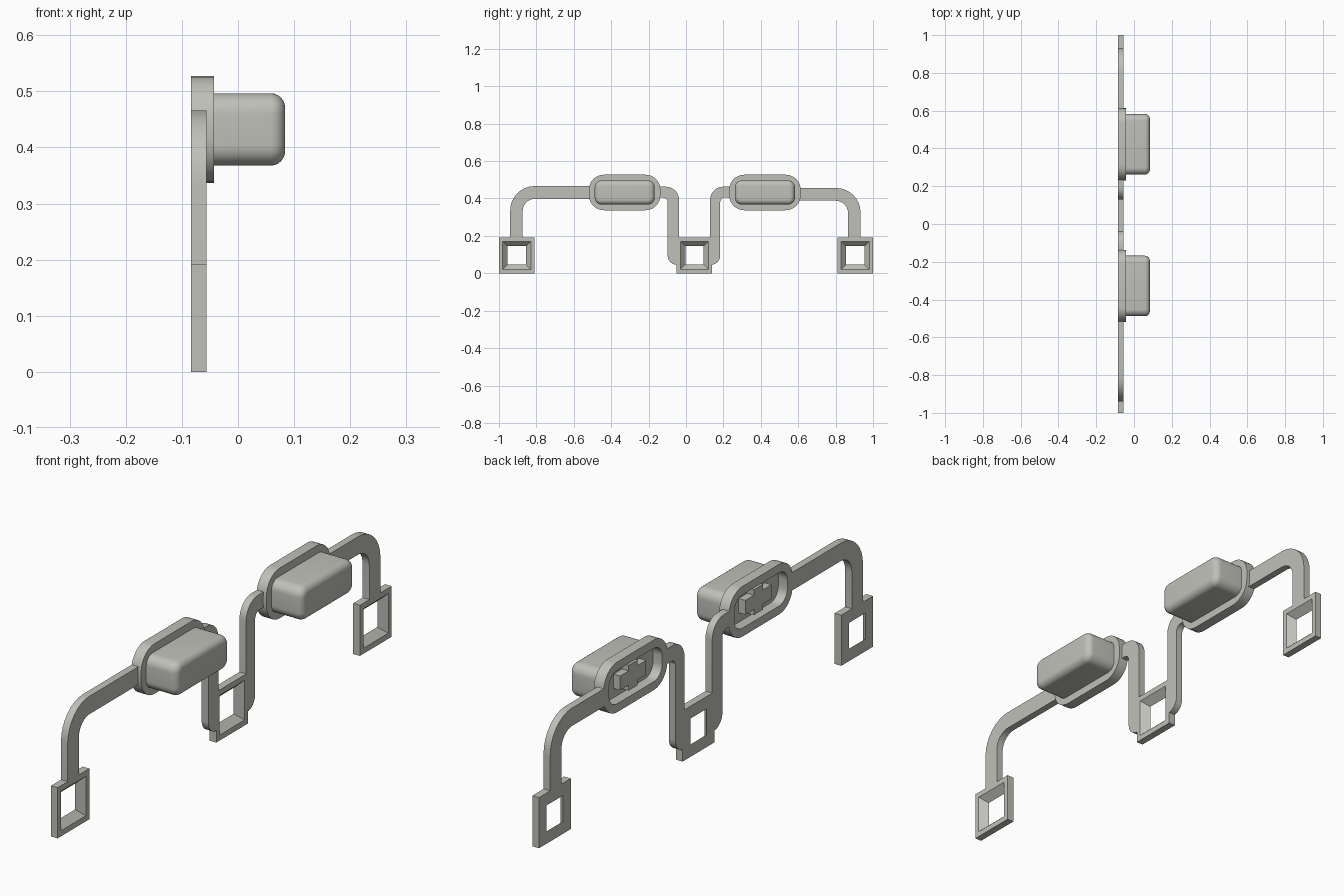
import bpy, bmesh, math
from mathutils import Vector

if "Cube" in bpy.data.objects:
    bpy.data.objects.remove(bpy.data.objects["Cube"])

BACK, ARM_FRONT, PAD_FRONT, KEY_FRONT = -0.084, -0.056, -0.043, 0.084

rubber = bpy.data.materials.new("light warm grey rubber")
rubber.diffuse_color = (0.53, 0.53, 0.49, 1)
rubber.use_nodes = True
rubber.node_tree.nodes["Principled BSDF"].inputs["Base Color"].default_value = rubber.diffuse_color


def rounded(corners, steps=8):
    """Outline in the y-z plane from (y, z, radius) corners."""
    pts = []
    n = len(corners)
    for i, (y, z, r) in enumerate(corners):
        p = Vector((y, z))
        if r <= 0:
            pts.append(p)
            continue
        a = (Vector(corners[i - 1][:2]) - p).normalized()
        b = (Vector(corners[(i + 1) % n][:2]) - p).normalized()
        half = a.angle(b) / 2
        centre = p + (a + b).normalized() * r / math.sin(half)
        start = p + a * r / math.tan(half) - centre
        end = p + b * r / math.tan(half) - centre
        sweep = start.angle_signed(end)
        for k in range(steps + 1):
            t = sweep * k / steps
            c, s = math.cos(t), math.sin(t)
            # angle_signed is clockwise positive
            pts.append(centre + Vector((start.x * c + start.y * s,
                                        -start.x * s + start.y * c)))
    return pts


def rect(cy, cz, w, h, r=0):
    return rounded([(cy - w / 2, cz - h / 2, r), (cy + w / 2, cz - h / 2, r),
                    (cy + w / 2, cz + h / 2, r), (cy - w / 2, cz + h / 2, r)])


def loft(name, loops, ring=False):
    """Skin (x, outline) loops; either capped at both ends or joined in a ring."""
    bm = bmesh.new()
    rows = [[bm.verts.new((x, p.x, p.y)) for p in pts] for x, pts in loops]
    pairs = list(zip(rows, rows[1:]))
    if ring:
        pairs.append((rows[-1], rows[0]))
    else:
        bm.faces.new(rows[0])
        bm.faces.new(rows[-1])
    for a, b in pairs:
        for i in range(len(a)):
            j = (i + 1) % len(a)
            bm.faces.new((a[i], a[j], b[j], b[i]))
    bmesh.ops.recalc_face_normals(bm, faces=bm.faces)
    mesh = bpy.data.meshes.new(name)
    bm.to_mesh(mesh)
    bm.free()
    mesh.materials.append(rubber)
    obj = bpy.data.objects.new(name, mesh)
    bpy.context.collection.objects.link(obj)
    bpy.ops.object.select_all(action='DESELECT')
    obj.select_set(True)
    bpy.context.view_layer.objects.active = obj
    bpy.ops.object.shade_smooth_by_angle(angle=math.radians(35))
    return obj


# Square mounting frames with funnel shaped holes
for label, y in (("left", -0.905), ("centre", 0.045), ("right", 0.905)):
    outer = rect(y, 0.096, 0.19, 0.192)
    wide = rect(y, 0.096, 0.15, 0.15)
    small = rect(y, 0.096, 0.098, 0.098)
    loft(label + "_frame", [(BACK, outer), (ARM_FRONT, outer),
                            (ARM_FRONT, wide), (BACK, small)], ring=True)

# Flat bent arms
arms = {
    "left_outer_arm": [(-0.94, 0.185, 0), (-0.94, 0.466, 0.13), (-0.51, 0.466, 0),
                       (-0.51, 0.398, 0), (-0.873, 0.398, 0.065), (-0.873, 0.185, 0)],
    "right_outer_arm": [(0.933, 0.185, 0), (0.933, 0.456, 0.13), (0.60, 0.456, 0),
                        (0.60, 0.388, 0), (0.866, 0.388, 0.065), (0.866, 0.185, 0)],
    "left_inner_arm": [(-0.15, 0.463, 0), (-0.037, 0.463, 0.07), (-0.037, 0.045, 0),
                       (-0.098, 0.045, 0.05), (-0.098, 0.405, 0.025), (-0.15, 0.405, 0)],
    "right_inner_arm": [(0.236, 0.463, 0), (0.129, 0.463, 0.07), (0.129, 0.045, 0),
                        (0.183, 0.045, 0.05), (0.183, 0.405, 0.025), (0.236, 0.405, 0)],
}
for name, corners in arms.items():
    pts = rounded(corners)
    loft(name, [(BACK, pts), (ARM_FRONT, pts)])

for label, y in (("left", -0.328), ("right", 0.422)):
    z = 0.432
    # Pad with a recess in its back
    outer = rect(y, z, 0.382, 0.19, 0.08)
    inner = rect(y, z, 0.318, 0.126, 0.048)
    loft(label + "_pad", [(-0.046, inner), (BACK, inner),
                          (BACK, outer), (PAD_FRONT, outer)])
    # Key with a rounded front edge
    f = 0.026
    loops = [(PAD_FRONT - 0.001, rect(y, z, 0.32, 0.129, 0.036))]
    for k in range(7):
        t = math.pi / 2 * k / 6
        d = f * (1 - math.cos(t))
        loops.append((KEY_FRONT - f + f * math.sin(t),
                      rect(y, z, 0.32 - 2 * d, 0.129 - 2 * d, 0.036 - d)))
    loft(label + "_key", loops)
    # Plus shaped contact inside the recess
    a, b, c = 0.027, 0.078, 0.048
    plus = [(-b, -a), (-a, -a), (-a, -c), (a, -c), (a, -a), (b, -a),
            (b, a), (a, a), (a, c), (-a, c), (-a, a), (-b, a)]
    pts = [Vector((y + p, z + q)) for p, q in plus]
    loft(label + "_contact", [(-0.074, pts), (-0.045, pts)])
